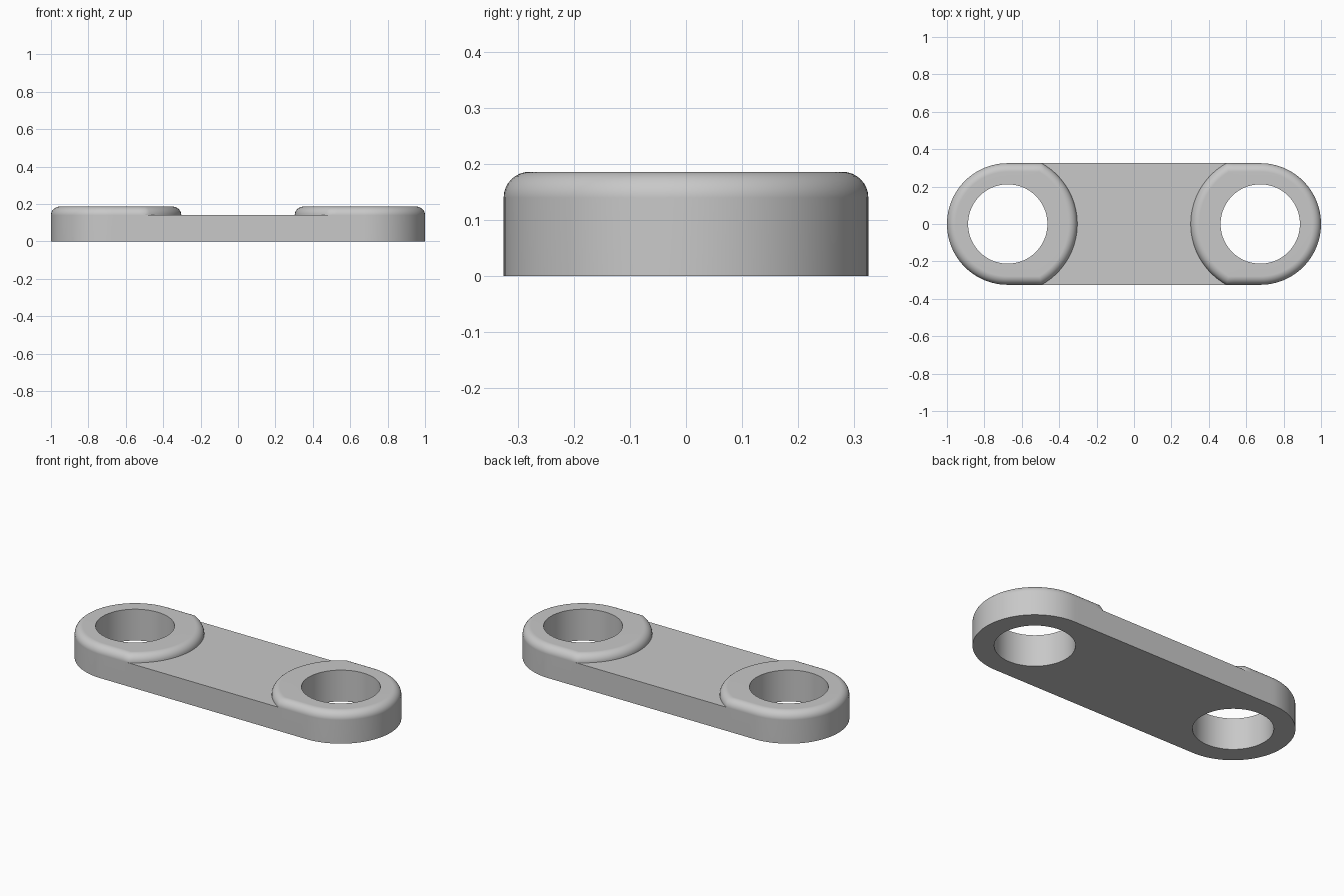
import bpy, bmesh
from math import sin, cos, pi, asin

cube = bpy.data.objects.get("Cube")
if cube:
    bpy.data.objects.remove(cube, do_unlink=True)

CENTRE = 0.675      # hole centre along x
HALF_W = 0.325      # half width and end radius
BOSS_R = 0.372      # radius of the raised boss
HOLE_R = 0.212
WEB_Z, TOP_Z = 0.14, 0.186
FILLET = TOP_Z - WEB_Z
END_SEGS, SIDE_SEGS, INNER_SEGS, FILLET_SEGS = 48, 6, 32, 8

metal = bpy.data.materials.new("light_grey")
metal.use_nodes = True
grey = (0.58, 0.58, 0.58, 1)
metal.diffuse_color = grey
metal.node_tree.nodes["Principled BSDF"].inputs["Base Color"].default_value = grey


def outline(inset):
    """Angle and radius of boss outline points: round end, side, inner arc, side."""
    w, r = HALF_W - inset, BOSS_R - inset
    corner = pi - asin(w / r)
    spans = [(-pi / 2, pi / 2, END_SEGS), (pi / 2, corner, SIDE_SEGS),
             (corner, 2 * pi - corner, INNER_SEGS),
             (2 * pi - corner, 1.5 * pi, SIDE_SEGS)]
    pts = []
    for a, b, n in spans:
        for i in range(n):
            t = a + (b - a) * i / n
            pts.append((t, w if cos(t) > -1e-6 else min(w / abs(sin(t)), r)))
    return pts


bm = bmesh.new()


def ring(pts, z):
    return [bm.verts.new((CENTRE + r * cos(t), r * sin(t), z)) for t, r in pts]


def bridge(a, b, skip=()):
    n = len(a)
    for i in range(n):
        if i not in skip:
            j = (i + 1) % n
            bm.faces.new((a[i], a[j], b[j], b[i]))


# Lug: bottom, outer wall, filleted rim, top and bore
first = END_SEGS + SIDE_SEGS
last = first + INNER_SEGS
base = outline(0)
hole = [(t, HOLE_R) for t, r in base]
hole_low, hole_top = ring(hole, 0), ring(hole, TOP_Z)
low, mid = ring(base, 0), ring(base, WEB_Z)
bridge(hole_low, low)
bridge(low, mid, skip=range(first, last))
prev = mid
for k in range(1, FILLET_SEGS + 1):
    a = k / FILLET_SEGS * pi / 2
    cur = ring(outline(FILLET * (1 - cos(a))), WEB_Z + FILLET * sin(a))
    bridge(prev, cur)
    prev = cur
bridge(prev, hole_top)
bridge(hole_top, hole_low)

# Web: half of the flat bar, from the boss arc to the middle
ends = [[bm.verts.new((0, y, z)) for y in (-HALF_W, HALF_W)] for z in (0, WEB_Z)]
for arc, (front, back) in zip((low, mid), ends):
    bm.faces.new(arc[first:last + 1] + [front, back])
for i, side in ((first, 1), (last, 0)):
    bm.faces.new((low[i], mid[i], ends[1][side], ends[0][side]))

bmesh.ops.recalc_face_normals(bm, faces=bm.faces)
mesh = bpy.data.meshes.new("link_plate")
bm.to_mesh(mesh)
bm.free()
mesh.materials.append(metal)
link = bpy.data.objects.new("link_plate", mesh)
bpy.context.collection.objects.link(link)

# Smooth shading, then mirror to the other end
bpy.ops.object.select_all(action="DESELECT")
link.select_set(True)
bpy.context.view_layer.objects.active = link
bpy.ops.object.shade_smooth_by_angle(angle=pi / 6)
mirror = link.modifiers.new("mirror", "MIRROR")
mirror.use_axis = (True, False, False)
mirror.use_clip = True
weighted = link.modifiers.new("flat_tops", "WEIGHTED_NORMAL")
weighted.keep_sharp = True
